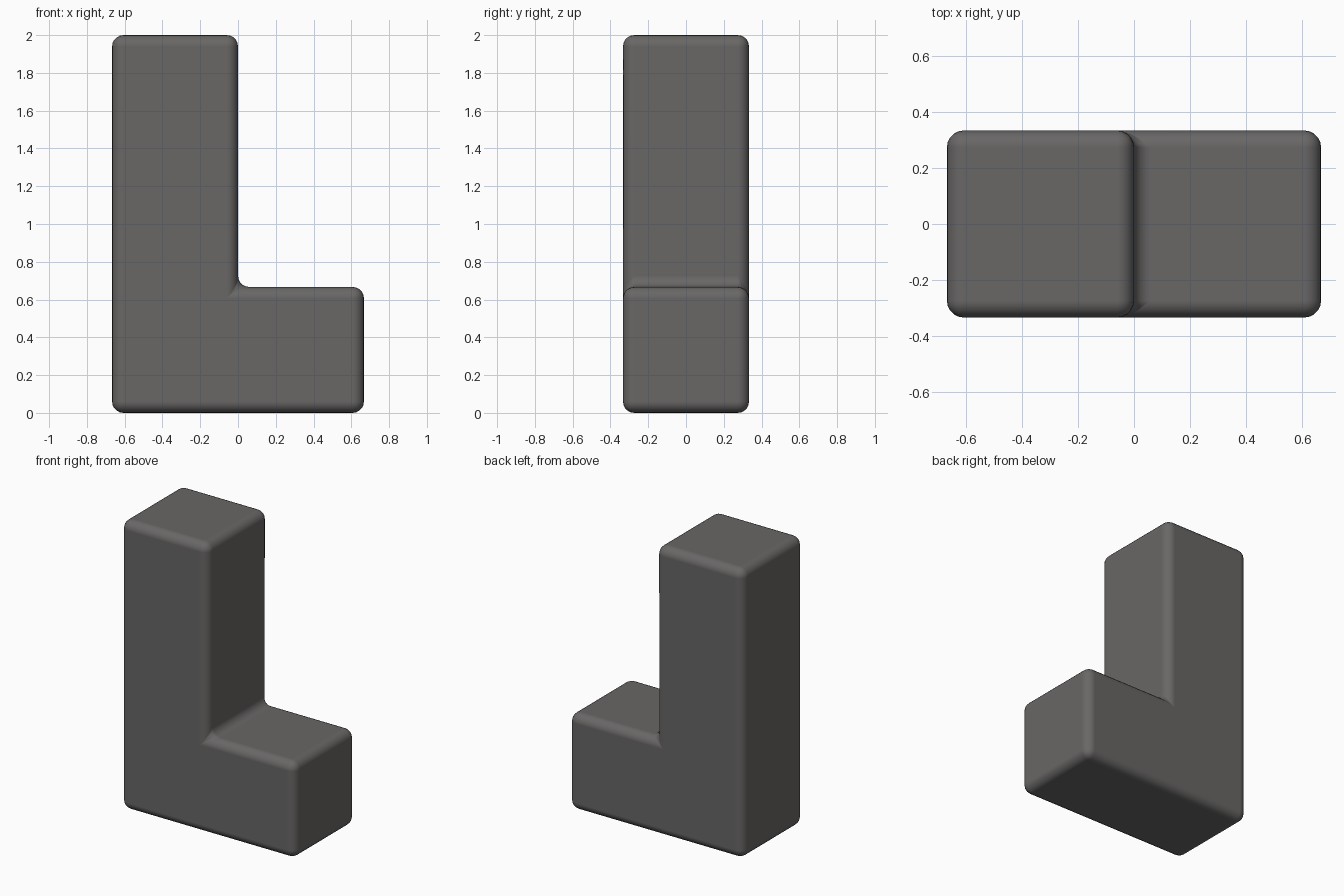
import bpy, bmesh

if "Cube" in bpy.data.objects:
    bpy.data.objects.remove(bpy.data.objects["Cube"])

# Single dark grey colour
grey = bpy.data.materials.new("dark_grey")
grey.diffuse_color = (0.14, 0.135, 0.133, 1)
grey.use_nodes = True
grey.node_tree.nodes["Principled BSDF"].inputs["Base Color"].default_value = grey.diffuse_color

# L-shaped block: profile in XZ, extruded along Y
W = 2 / 3
profile = [(-W, 0), (W, 0), (W, W), (0, W), (0, 2), (-W, 2)]
bm = bmesh.new()
face = bm.faces.new([bm.verts.new((x, -W / 2, z)) for x, z in profile])
ext = bmesh.ops.extrude_face_region(bm, geom=[face])
bmesh.ops.translate(bm, vec=(0, W, 0),
                    verts=[g for g in ext["geom"] if isinstance(g, bmesh.types.BMVert)])
bmesh.ops.recalc_face_normals(bm, faces=bm.faces)
mesh = bpy.data.meshes.new("l_block")
bm.to_mesh(mesh)
bm.free()
mesh.materials.append(grey)
block = bpy.data.objects.new("l_block", mesh)
bpy.context.collection.objects.link(block)
mesh.shade_smooth()

# Rounded edges, including the inner corner
bevel = block.modifiers.new("rounded_edges", "BEVEL")
bevel.width = 0.06
bevel.segments = 5
bevel.limit_method = "ANGLE"
bevel.harden_normals = True
